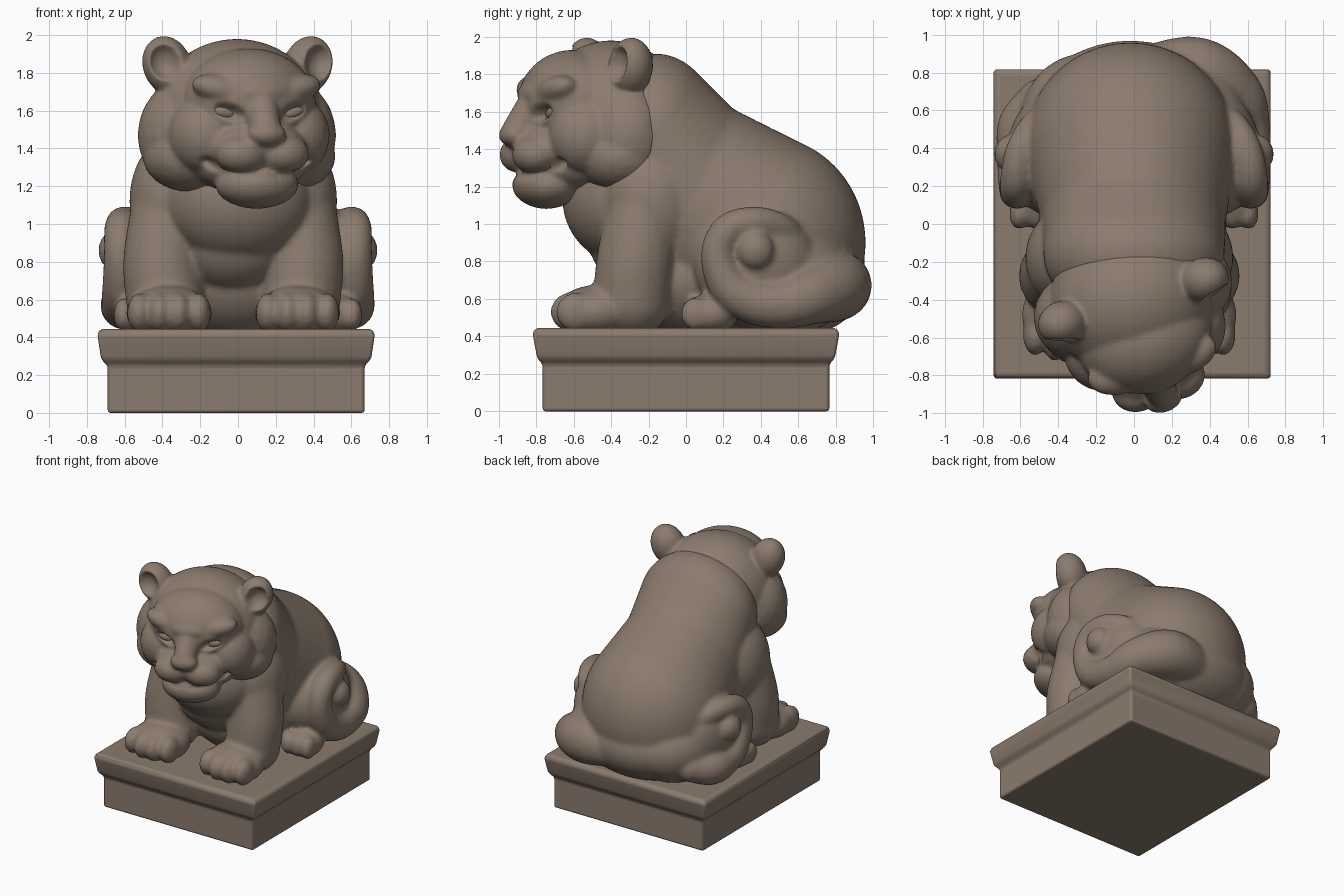
import bpy, bmesh, math
from mathutils import Matrix, Vector, Euler

if "Cube" in bpy.data.objects:
    bpy.data.objects.remove(bpy.data.objects["Cube"])

stone = bpy.data.materials.new("brown_stone")
stone.diffuse_color = (0.26, 0.20, 0.155, 1)
stone.use_nodes = True
stone.node_tree.nodes["Principled BSDF"].inputs["Base Color"].default_value = stone.diffuse_color


def unit_sphere(level):
    bm = bmesh.new()
    bmesh.ops.create_icosphere(bm, subdivisions=level, radius=1)
    out = [v.co.copy() for v in bm.verts], [[v.index for v in f.verts] for f in bm.faces]
    bm.free()
    return out


fine, coarse = unit_sphere(4), unit_sphere(3)


def ball(shapes, c, r, tilt=(0, 0, 0)):
    shapes.append((Matrix.LocRotScale(Vector(c), Euler(tilt), Vector(r)), max(r) > .3))


def chain(shapes, pts, steps=6):
    """Curved tapered tube of overlapping balls through (x, y, z, radius) points."""
    v = [Vector(p) for p in pts]
    v = [v[0] * 2 - v[1]] + v + [v[-1] * 2 - v[-2]]
    for p0, p1, p2, p3 in zip(v, v[1:], v[2:], v[3:]):
        for i in range(steps + 1):
            t = i / steps
            p = (p1 * 2 + (p2 - p0) * t + (p0 * 2 - p1 * 5 + p2 * 4 - p3) * t * t
                 + (p1 * 3 - p0 - p2 * 3 + p3) * t ** 3) / 2
            ball(shapes, p[:3], (p[3],) * 3)


def blend(shapes, a, b, steps=6):
    """Sweep from one ellipsoid (centre, radii) to another."""
    for i in range(steps + 1):
        ball(shapes, *(Vector(p).lerp(Vector(q), i / steps) for p, q in zip(a, b)))


def bake(ob):
    bpy.context.view_layer.update()
    dg = bpy.context.evaluated_depsgraph_get()
    ob.data = bpy.data.meshes.new_from_object(ob.evaluated_get(dg))
    ob.modifiers.clear()


def fused(name, shapes, voxel, smooth, hollows=()):
    """Melt overlapping shapes into one skin, press hollows in from the front, soften."""
    verts, faces = [], []
    for m, big in shapes:
        vs, fs = fine if big else coarse
        n = len(verts)
        verts += [m @ v for v in vs]
        faces += [[i + n for i in f] for f in fs]
    me = bpy.data.meshes.new(name)
    me.from_pydata(verts, [], faces)
    ob = bpy.data.objects.new(name, me)
    bpy.context.collection.objects.link(ob)
    rm = ob.modifiers.new("fuse", 'REMESH')
    rm.mode, rm.voxel_size = 'VOXEL', voxel
    bake(ob)
    for m, _ in hollows:
        inv = m.inverted()
        for v in ob.data.vertices:
            q = inv @ v.co
            if q.length_squared < 1:
                q.y = math.sqrt(1 - q.x * q.x - q.z * q.z)
                v.co = m @ q
    sm = ob.modifiers.new("soften", 'SMOOTH')
    sm.factor, sm.iterations = 0.5, smooth
    bake(ob)
    ob.data.materials.clear()
    ob.data.materials.append(stone)
    ob.data.polygons.foreach_set("use_smooth", [True] * len(ob.data.polygons))
    return ob


# Plinth: stacked rectangles with a projecting top slab
bm = bmesh.new()
rings = []
for z, hx, hy in [(0, .68, .765), (.25, .68, .765), (.285, .715, .795), (.42, .735, .82), (.445, .715, .80)]:
    rings.append([bm.verts.new((sx * hx - .01, sy * hy, z))
                  for sx, sy in ((-1, -1), (1, -1), (1, 1), (-1, 1))])
for a, b in zip(rings, rings[1:]):
    for i in range(4):
        bm.faces.new((a[i], a[(i + 1) % 4], b[(i + 1) % 4], b[i]))
bm.faces.new(rings[0][::-1])
bm.faces.new(rings[-1])
me = bpy.data.meshes.new("plinth")
bm.to_mesh(me)
bm.free()
plinth = bpy.data.objects.new("plinth", me)
bpy.context.collection.objects.link(plinth)
me.materials.append(stone)
bv = plinth.modifiers.new("round_edges", 'BEVEL')
bv.width, bv.segments, bv.limit_method, bv.angle_limit = .018, 3, 'ANGLE', .3
bpy.context.view_layer.objects.active = plinth
plinth.select_set(True)
bpy.ops.object.shade_smooth_by_angle(angle=math.radians(40))

# Body: neck, back, rump, chest, belly
body = []
neck = ((0, -.16, 1.48), (.48, .34, .43))
back = ((0, .05, 1.11), (.49, .42, .57))
rump = ((-.02, .41, .90), (.56, .55, .575))
blend(body, neck, back)
blend(body, back, rump)
ball(body, (-.02, .50, .70), (.56, .47, .32))
ball(body, (0, -.28, 1.13), (.41, .38, .36))
ball(body, (-.02, -.20, .92), (.33, .32, .29))
ball(body, (0, .05, .72), (.42, .40, .34))
for s in (-1, 1):
    o = -.025
    # Shoulder, front leg and paw with toes
    ball(body, (s * .33 + o, -.18, 1.12), (.22, .26, .34))
    chain(body, [(s * .345 + o, -.23, 1.05, .205), (s * .375 + o, -.27, .80, .21),
                 (s * .36 + o, -.29, .60, .21)])
    ball(body, (s * .34 + o, -.48, .53), (.23, .22, .145))
    for i in range(4):
        k = i - 1.5
        ball(body, (s * .34 + o + k * .105, -.635 + abs(k) * .03, .53), (.065, .105, .105))
    # Hip corner, thigh with curl (tail root on the right) and knob, hind foot
    ball(body, (s * .27, .50, .70), (.34, .40, .30))
    ball(body, (s * .43, .37, .79), (.24, .33, .31))
    root = [(s * .50, .66, .60, .11)] if s < 0 else [
        (.05, .80, .66, .14), (.33, .80, .67, .19), (.53, .68, .62, .155)]
    chain(body, root + [(s * .59, .52, .57, .13), (s * .605, .36, .585, .12), (s * .61, .23, .67, .11),
                        (s * .62, .17, .84, .092), (s * .62, .23, .97, .09), (s * .60, .37, 1.01, .085),
                        (s * .54, .50, .98, .08), (s * .45, .58, .93, .07)])
    ball(body, (s * .66, .37, .86), (.08, .10, .105))
    ball(body, (s * .52, .13, .52), (.14, .15, .11))
    for k in (-1, 0, 1):
        ball(body, (s * .52 + k * .085, .05, .52), (.055, .08, .09))
fused("body", body, .015, 12)

# Head hollows: eye sockets, ears, mouth crease, nostrils
hollows = []
for s in (-1, 1):
    ball(hollows, (s * .20, -.47, .095), (.11, .10, .045), (0, -s * .3, 0))
    ball(hollows, (s * .435, -.10, .36), (.085, .085, .10), (0, s * .35, 0))
    chain(hollows, [(0, -.53, -.235, .025), (s * .16, -.47, -.235, .025), (s * .26, -.35, -.19, .03),
                    (s * .29, -.31, -.12, .025)], 5)
    ball(hollows, (s * .065, -.61, -.055), (.025, .03, .018))

# Head: skull, forehead, jaw, brow, nose, muzzle, chin
skin = []
ball(skin, (0, .02, .07), (.45, .40, .41))
ball(skin, (0, -.19, .15), (.36, .29, .28))
ball(skin, (0, -.20, -.19), (.31, .25, .15))
ball(skin, (0, -.36, .19), (.20, .13, .09))
chain(skin, [(0, -.36, .20, .10), (0, -.50, .0, .085)])
ball(skin, (0, -.525, -.025), (.105, .075, .065))
ball(skin, (0, -.36, -.10), (.27, .17, .15))
ball(skin, (0, -.34, -.29), (.225, .18, .13))
for s in (-1, 1):
    # Cheek ruff, cheek, brow, lip pad, ear
    ball(skin, (s * .28, .02, -.03), (.26, .24, .30))
    ball(skin, (s * .28, -.02, -.14), (.245, .23, .19))
    ball(skin, (s * .25, -.19, -.03), (.19, .21, .21))
    ball(skin, (s * .16, -.33, .20), (.20, .115, .085), (0, -s * .25, 0))
    ball(skin, (s * .115, -.44, -.13), (.14, .12, .105))
    ball(skin, (s * .39, .01, .34), (.13, .12, .16), (0, s * .35, 0))
head = fused("head", skin, .0135, 6, hollows)

# Eyes, placed in head space
lids = []
for s in (-1, 1):
    ball(lids, (s * .19, -.35, .09), (.08, .05, .04), (0, -s * .25, 0))
eyes = fused("eyes", lids, .012, 2)
for ob in (head, eyes):
    ob.location = (0, -.42, 1.5)
    ob.rotation_euler = (0, 0, math.radians(17))
